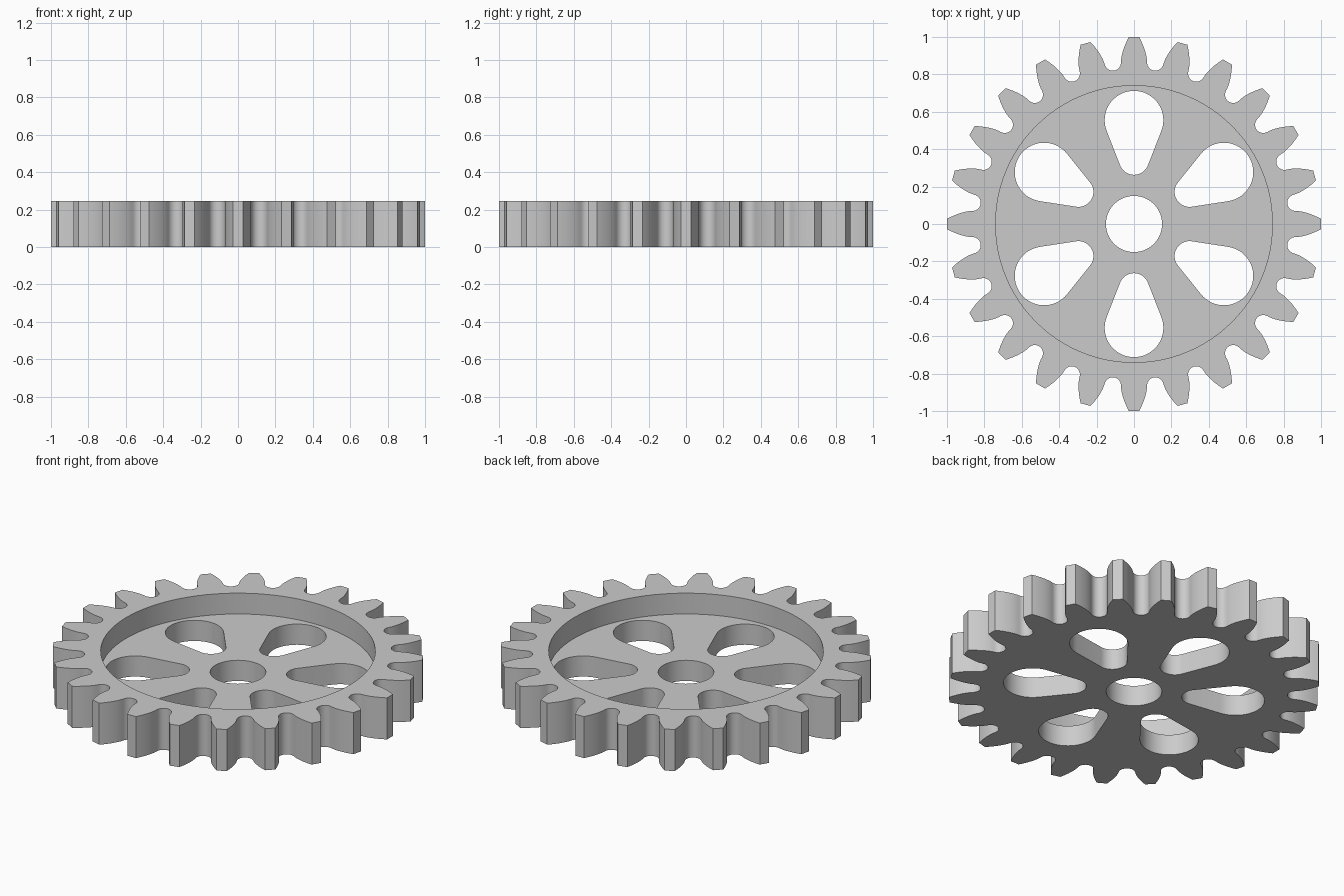
import bpy
import bmesh
from math import pi, sin, cos, tan, acos, asin, sqrt, radians

cube = bpy.data.objects.get("Cube")
if cube:
    bpy.data.objects.remove(cube, do_unlink=True)

# Gear dimensions
TEETH, SPOKES = 24, 6
TIP_R = 1.0
MODULE = 2 * TIP_R / (TEETH + 2)
PITCH_R = MODULE * TEETH / 2
ROOT_R = PITCH_R - 1.25 * MODULE
BASE_R = PITCH_R * cos(radians(20))
HEIGHT, FLOOR_Z = 0.247, 0.123
RECESS_R, BORE_R = 0.74, 0.15


def involute(a):
    return tan(a) - a


def polar(r, a):
    return (r * cos(a), r * sin(a))


def turn(points, a):
    return [(x * cos(a) - y * sin(a), x * sin(a) + y * cos(a)) for x, y in points]


def arc(cx, r, start, end, steps):
    return [(cx + r * cos(start + (end - start) * i / steps),
             r * sin(start + (end - start) * i / steps)) for i in range(steps + 1)]


def circle(r, steps=96):
    return arc(0, r, 0, 2 * pi, steps)[:-1]


# One tooth: mirrored involute flanks, then a rounded valley
def tooth():
    flank = []
    for i in range(9):
        r = BASE_R + (TIP_R - BASE_R) * i / 8
        half = pi / (2 * TEETH) + involute(radians(20)) - involute(acos(min(1, BASE_R / r)))
        flank.append((r, half))
    points = [polar(r, -h) for r, h in flank] + [polar(r, h) for r, h in reversed(flank)]
    valley_half = pi / TEETH - flank[0][1]
    radius = BASE_R * sin(valley_half)
    valley = arc(ROOT_R + radius, radius, 1.5 * pi, 0.5 * pi, 12)[1:-1]
    return points + turn(valley, pi / TEETH)


# Teardrop opening: a small inner and a large outer arc joined by tangents
def teardrop():
    inner_x, inner_r, outer_x, outer_r = 0.343, 0.08, 0.555, 0.157
    a = pi / 2 + asin((outer_r - inner_r) / (outer_x - inner_x))
    return (arc(outer_x, outer_r, -a, a, 32)
            + arc(inner_x, inner_r, a, 2 * pi - a, 20))


outline = [p for i in range(TEETH) for p in turn(tooth(), 2 * pi * i / TEETH)]
openings = [circle(BORE_R, 64)]
openings += [turn(teardrop(), pi / 2 + 2 * pi * i / SPOKES) for i in range(SPOKES)]

bm = bmesh.new()


def ring(points, z):
    verts = [bm.verts.new((x, y, z)) for x, y in points]
    edges = [bm.edges.new((v, verts[i - 1])) for i, v in enumerate(verts)]
    return verts, edges


def wall(low, high):
    for i in range(len(low[0])):
        bm.faces.new((low[0][i - 1], low[0][i], high[0][i], high[0][i - 1]))


def cap(rings, up):
    edges = [e for r in rings for e in r[1]]
    bmesh.ops.triangle_fill(bm, use_beauty=True, edges=edges, normal=(0, 0, up))


outer_low, outer_high = ring(outline, 0), ring(outline, HEIGHT)
recess_low, recess_high = ring(circle(RECESS_R), FLOOR_Z), ring(circle(RECESS_R), HEIGHT)
holes_low = [ring(p, 0) for p in openings]
holes_high = [ring(p, FLOOR_Z) for p in openings]

# Underside, recessed floor and raised rim
cap([outer_low] + holes_low, -1)
cap([recess_low] + holes_high, 1)
cap([outer_high, recess_high], 1)

# Toothed edge, recess wall and opening walls
wall(outer_low, outer_high)
wall(recess_low, recess_high)
for low, high in zip(holes_low, holes_high):
    wall(low, high)
bmesh.ops.recalc_face_normals(bm, faces=bm.faces[:])

mesh = bpy.data.meshes.new("gear_wheel")
bm.to_mesh(mesh)
bm.free()
gear = bpy.data.objects.new("gear_wheel", mesh)
bpy.context.collection.objects.link(gear)

# Plain grey finish
grey = bpy.data.materials.new("plain_grey")
grey.use_nodes = True
colour = (0.6, 0.6, 0.6, 1)
grey.diffuse_color = colour
grey.node_tree.nodes["Principled BSDF"].inputs["Base Color"].default_value = colour
mesh.materials.append(grey)

bpy.ops.object.select_all(action='DESELECT')
gear.select_set(True)
bpy.context.view_layer.objects.active = gear
bpy.ops.object.shade_smooth_by_angle(angle=radians(30))
